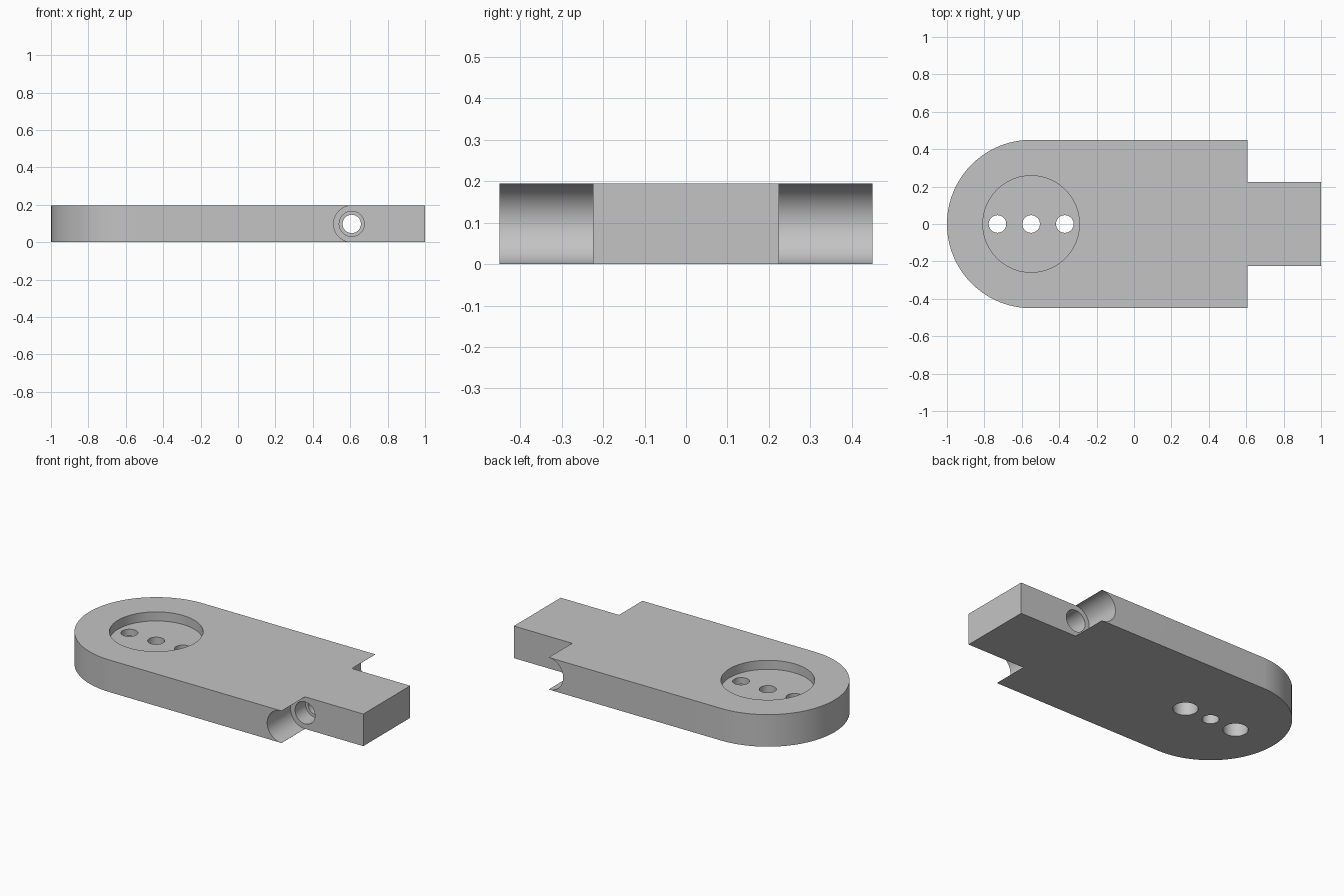
import bpy, bmesh, math
from mathutils import Matrix

if "Cube" in bpy.data.objects:
    bpy.data.objects.remove(bpy.data.objects["Cube"])

H = 0.195            # plate thickness
HALF = 0.45          # half width of the plate
STEP_X = 0.608       # shoulder position and hinge axis
TENON = 0.225        # half width of the hinge tongue
PIVOT = -0.55        # centre of the rounded end

grey = bpy.data.materials.new("plain_grey")
grey.diffuse_color = (0.55, 0.55, 0.55, 1)
grey.use_nodes = True
grey.node_tree.nodes["Principled BSDF"].inputs["Base Color"].default_value = grey.diffuse_color

# Plate outline: rounded end, shoulders and tongue, extruded upward
outline = [(STEP_X, -HALF), (STEP_X, -TENON), (1, -TENON),
           (1, TENON), (STEP_X, TENON), (STEP_X, HALF)]
N = 48
for i in range(N + 1):
    a = math.pi / 2 + math.pi * i / N
    outline.append((PIVOT + HALF * math.cos(a), HALF * math.sin(a)))

bm = bmesh.new()
base = bm.faces.new([bm.verts.new((x, y, 0)) for x, y in outline])
res = bmesh.ops.extrude_face_region(bm, geom=[base])
top = [v for v in res["geom"] if isinstance(v, bmesh.types.BMVert)]
bmesh.ops.translate(bm, verts=top, vec=(0, 0, H))
bmesh.ops.recalc_face_normals(bm, faces=bm.faces[:])
mesh = bpy.data.meshes.new("hinge_plate")
bm.to_mesh(mesh)
bm.free()
plate = bpy.data.objects.new("hinge_plate", mesh)
bpy.context.collection.objects.link(plate)
mesh.materials.append(grey)


def cut(name, radius, start, end, axis, at, sides=64):
    """Cut a round hole along z (at = x, y) or y (at = x, z)."""
    b = bmesh.new()
    bmesh.ops.create_cone(b, cap_ends=True, segments=sides, radius1=radius,
                          radius2=radius, depth=end - start)
    mid = (start + end) / 2
    if axis == "y":
        b.transform(Matrix.Rotation(math.pi / 2, 4, "X"))
        b.transform(Matrix.Translation((at[0], mid, at[1])))
    else:
        b.transform(Matrix.Translation((at[0], at[1], mid)))
    me = bpy.data.meshes.new(name)
    b.to_mesh(me)
    b.free()
    me.materials.append(grey)
    ob = bpy.data.objects.new(name, me)
    bpy.context.collection.objects.link(ob)
    ob.hide_render = True
    bpy.context.view_layer.objects.active = plate
    mod = plate.modifiers.new(name, "BOOLEAN")
    mod.operation = "DIFFERENCE"
    mod.solver = "EXACT"
    mod.object = ob
    bpy.ops.object.modifier_apply(modifier=mod.name)
    bpy.data.objects.remove(ob)


# Concave shoulders either side of the tongue
axis_at = (STEP_X, H / 2)
cut("front_shoulder", H / 2 - 0.0005, -0.6, -TENON, "y", axis_at)
cut("back_shoulder", H / 2 - 0.0005, TENON, 0.6, "y", axis_at)

# Hinge pin bore with wider ends
cut("pin_hole", 0.049, -0.5, 0.5, "y", axis_at, 48)
cut("front_counterbore", 0.067, -0.5, -TENON + 0.1, "y", axis_at, 48)
cut("back_counterbore", 0.067, TENON - 0.2, 0.5, "y", axis_at, 48)

# Round pocket and the row of three screw holes
cut("pocket", 0.258, H - 0.055, H + 0.1, "z", (PIVOT, 0), 96)
for k in (-1, 0, 1):
    x = PIVOT + 0.18 * k
    cut("screw_hole", 0.047, -0.1, H + 0.1, "z", (x, 0), 48)
    if k:
        cut("screw_counterbore", 0.07, -0.1, 0.1, "z", (x, 0), 48)

# Smooth curved walls, keep edges crisp
bpy.ops.object.select_all(action="DESELECT")
plate.select_set(True)
bpy.context.view_layer.objects.active = plate
bpy.ops.object.shade_smooth_by_angle(angle=math.radians(30))
